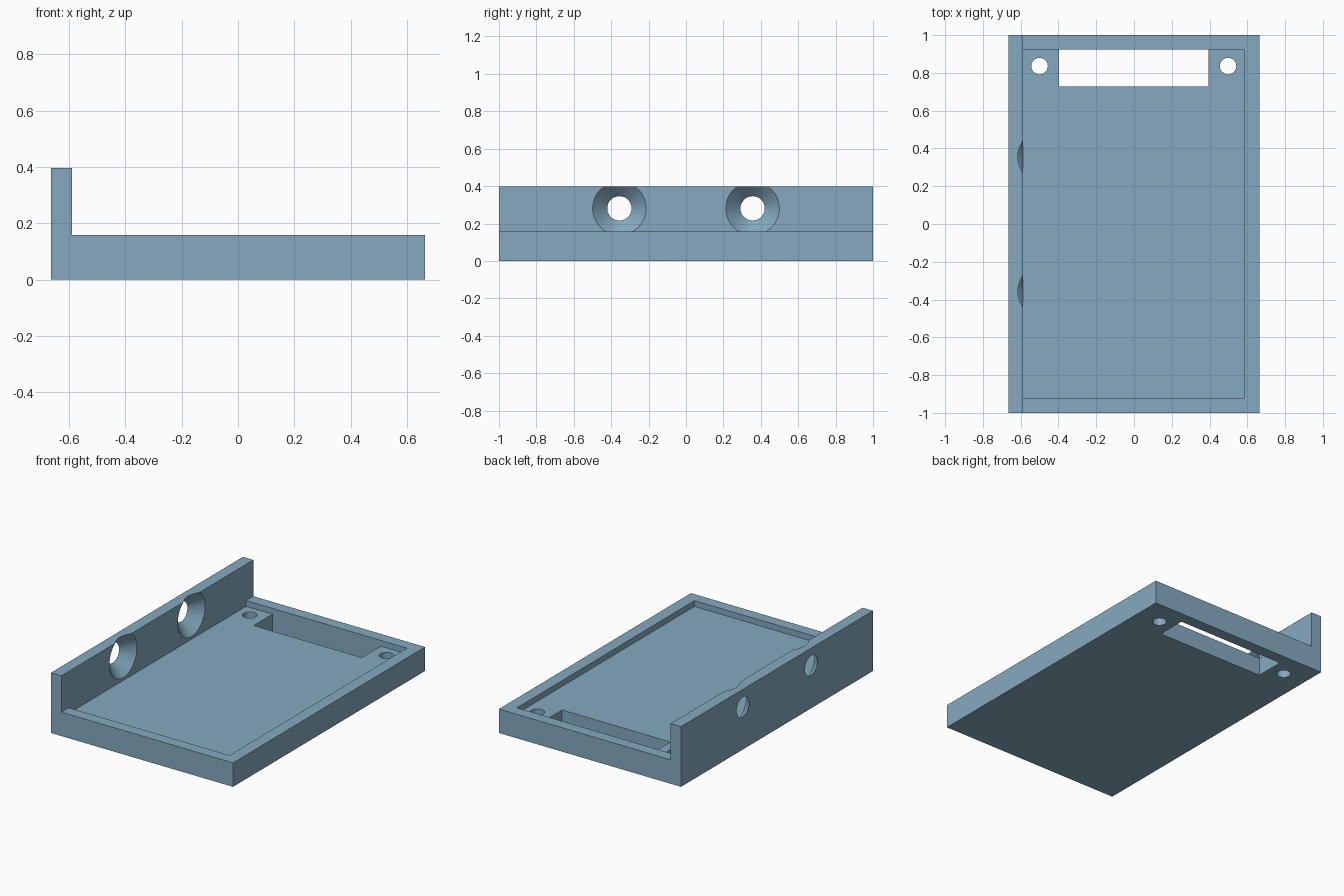
import bpy, bmesh, math
from mathutils import Matrix

if "Cube" in bpy.data.objects:
    bpy.data.objects.remove(bpy.data.objects["Cube"])

W, L = 0.664, 1.0            # half width, half length
T = 0.0755                   # wall and rim thickness
H_WALL, H_BASE, H_FLOOR = 0.397, 0.158, 0.12
X_IN = -W + T                # inner face of the tall wall

blue = bpy.data.materials.new("steel blue")
blue.diffuse_color = (0.235, 0.402, 0.527, 1)
blue.use_nodes = True
blue.node_tree.nodes["Principled BSDF"].inputs["Base Color"].default_value = blue.diffuse_color


def make(name, bm):
    bmesh.ops.recalc_face_normals(bm, faces=bm.faces)
    me = bpy.data.meshes.new(name)
    bm.to_mesh(me)
    bm.free()
    me.materials.append(blue)
    ob = bpy.data.objects.new(name, me)
    bpy.context.collection.objects.link(ob)
    return ob


def box(name, x0, x1, y0, y1, z0, z1):
    bm = bmesh.new()
    bmesh.ops.create_cube(bm, size=1)
    bmesh.ops.scale(bm, vec=(x1 - x0, y1 - y0, z1 - z0), verts=bm.verts)
    bmesh.ops.translate(bm, vec=((x0 + x1) / 2, (y0 + y1) / 2, (z0 + z1) / 2), verts=bm.verts)
    return make(name, bm)


def cone(name, center, r0, r1, depth, along_x=False):
    bm = bmesh.new()
    turn = Matrix.Rotation(math.pi / 2, 4, 'Y') if along_x else Matrix()
    bmesh.ops.create_cone(bm, cap_ends=True, segments=64, radius1=r0, radius2=r1,
                          depth=depth, matrix=Matrix.Translation(center) @ turn)
    return make(name, bm)


# L-shaped bracket: profile in x-z, extruded along y
bm = bmesh.new()
profile = [(-W, 0), (W, 0), (W, H_BASE), (X_IN, H_BASE), (X_IN, H_WALL), (-W, H_WALL)]
face = bm.faces.new([bm.verts.new((x, -L, z)) for x, z in profile])
ext = bmesh.ops.extrude_face_region(bm, geom=[face])
bmesh.ops.translate(bm, vec=(0, 2 * L, 0),
                    verts=[v for v in ext["geom"] if isinstance(v, bmesh.types.BMVert)])
bracket = make("bracket", bm)

# Shallow tray recess and the cable slot at the back
y_in = L - T
cutters = [box("recess_cutter", X_IN, W - T - 0.003, -y_in, y_in, H_FLOOR, 0.25),
           box("slot_cutter", -0.396, 0.394, 0.728, y_in, -0.1, 0.2)]

# Two small screw holes beside the slot
for x in (-0.5, 0.498):
    cutters.append(cone("screw_hole_cutter", (x, 0.836, 0.05), 0.0435, 0.0435, 0.3))

# Two countersunk holes through the tall wall
r_small, r_big, over = 0.065, 0.143, 0.004
grow = (r_big - r_small) / T * over
for y in (-0.356, 0.356):
    cutters.append(cone("countersink_cutter", (-W + T / 2, y, 0.281),
                        r_small - grow, r_big + grow, T + 2 * over, True))

bpy.context.view_layer.objects.active = bracket
for c in cutters:
    mod = bracket.modifiers.new(c.name, 'BOOLEAN')
    mod.operation, mod.solver, mod.object = 'DIFFERENCE', 'EXACT', c
    bpy.ops.object.modifier_apply(modifier=mod.name)
    bpy.data.objects.remove(c)

# Smooth hole walls, crisp edges elsewhere
bpy.ops.object.select_all(action='DESELECT')
bracket.select_set(True)
bpy.ops.object.shade_smooth_by_angle(angle=math.radians(30))
